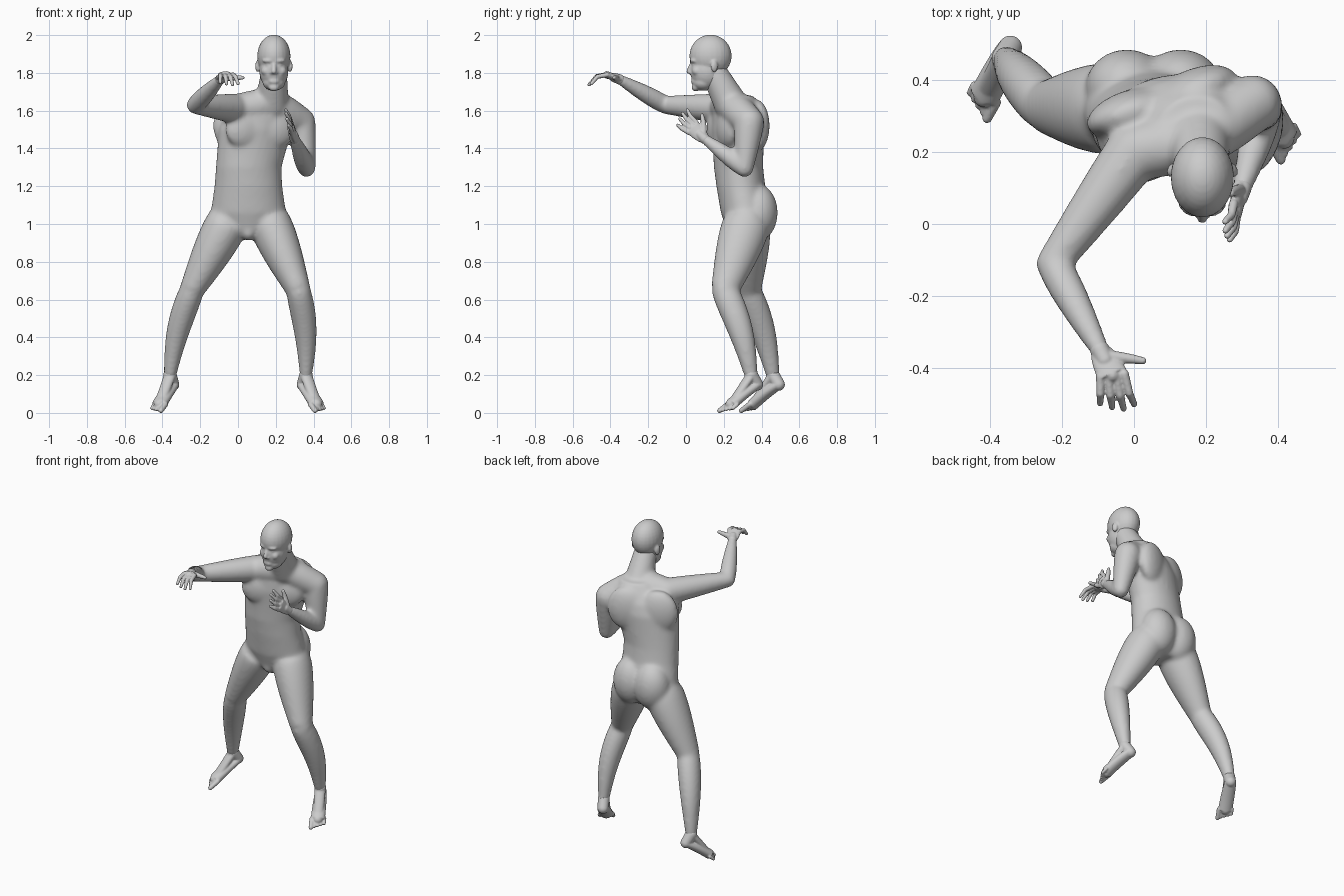
import bpy, bmesh, math
from mathutils import Vector, Matrix

cube = bpy.data.objects.get("Cube")
if cube:
    bpy.data.objects.remove(cube, do_unlink=True)

UP = Vector((0, 0, 1))
SIDEWAYS = Vector((1, 0, 0))

skin = bpy.data.materials.new("plain grey")
skin.use_nodes = True
grey = (0.6, 0.6, 0.6, 1)
skin.diffuse_color = grey
skin.node_tree.nodes["Principled BSDF"].inputs["Base Color"].default_value = grey


def loft(bm, sections, count=24):
    """Closed tube through elliptical sections, each given as centre, u, v."""
    angles = [math.tau * i / count for i in range(count)]
    rings = [[bm.verts.new(c + u * math.cos(a) + v * math.sin(a)) for a in angles]
             for c, u, v in sections]
    for low, high in zip(rings, rings[1:]):
        for i in range(count):
            bm.faces.new((low[i - 1], low[i], high[i], high[i - 1]))
    bm.faces.new(rings[0][::-1])
    bm.faces.new(rings[-1])


def blob(bm, center, radii, yaw=0):
    place = (Matrix.Translation(center) @ Matrix.Rotation(math.radians(yaw), 4, "Z")
             @ Matrix.Diagonal((*radii, 1)))
    bmesh.ops.create_uvsphere(bm, u_segments=24, v_segments=16, radius=1, matrix=place)


def limb(bm, start, end, r_start, r_end, swell=0, bow=Vector(), side=SIDEWAYS, flat=1):
    """Tapered, rounded tube that swells near its start and bows in the middle."""
    axis = (end - start).normalized()
    u = (side - axis * side.dot(axis)).normalized()
    v = axis.cross(u) * flat
    reach = (end - start).length
    sections = []
    for i in range(11):
        t = i / 10
        muscle = math.sin(math.pi * t ** .7)
        r = r_start + (r_end - r_start) * t + swell * muscle
        center = start + axis * reach * t + bow * math.sin(math.pi * t)
        sections.append((center, u * r, v * r))
    loft(bm, sections)
    for point, r in ((start, r_start), (end, r_end)):
        blob(bm, point, (r * min(flat, 1),) * 3)


def finish(bm, name, voxel, smooth):
    """Fuse the overlapping forms of a part and soften the joins."""
    bmesh.ops.recalc_face_normals(bm, faces=bm.faces)
    mesh = bpy.data.meshes.new(name)
    bm.to_mesh(mesh)
    bm.free()
    obj = bpy.data.objects.new(name, mesh)
    bpy.context.collection.objects.link(obj)
    mesh.materials.append(skin)
    fuse = obj.modifiers.new("fuse", "REMESH")
    fuse.mode = "VOXEL"
    fuse.voxel_size = voxel
    fuse.use_smooth_shade = True
    soften = obj.modifiers.new("soften", "SMOOTH")
    soften.iterations = smooth
    bpy.context.view_layer.objects.active = obj
    for modifier in ("fuse", "soften"):
        bpy.ops.object.modifier_apply(modifier=modifier)


# joints of the pose
LEFT = dict(side=1, hip=(.17, .32, 1), knee=(.32, .205, .65), ankle=(.36, .345, .2),
            shoulder=(.33, .335, 1.54), elbow=(.363, .31, 1.295), wrist=(.3, .1, 1.45))
RIGHT = dict(side=-1, hip=(-.06, .32, 1), knee=(-.245, .325, .65), ankle=(-.36, .46, .2),
             shoulder=(0, .2, 1.61), elbow=(-.225, -.11, 1.63), wrist=(-.095, -.35, 1.765))
for pose in (LEFT, RIGHT):
    for joint in ("hip", "knee", "ankle", "shoulder", "elbow", "wrist"):
        pose[joint] = Vector(pose[joint])


def spine(z):
    """Centre of the trunk: hips set back, chest leaning to the left."""
    return Vector((.055 + .6 * max(0, z - 1.25) ** 2, .3 - .025 * math.tanh(10 * z - 11.6), z))


def twist(z):
    return 20 * min(1, max(0, (z - 1.15) / .4))


def on_trunk(z, across, forward):
    """Point beside the spine, following its twist."""
    return spine(z) + Matrix.Rotation(math.radians(twist(z)), 3, "Z") @ Vector((across, -forward, 0))


# trunk: height, half width, half depth
body = bmesh.new()
trunk = []
for z, wide, deep in ((.92, .05, .07), (.97, .14, .11), (1.06, .2, .135), (1.2, .18, .13),
                      (1.3, .175, .13), (1.5, .2, .135), (1.57, .2, .125), (1.68, .1, .08)):
    turn = Matrix.Rotation(math.radians(twist(z)), 3, "Z")
    trunk.append((spine(z), turn @ Vector((wide, 0, 0)), turn @ Vector((0, deep, 0))))
loft(body, trunk, 32)
blob(body, (.055, .26, .96), (.04, .05, .05))
for s in (-1, 1):
    blob(body, on_trunk(1.06, s * .075, -.062), (.115, .105, .15))
    blob(body, on_trunk(1.5, s * .085, .085), (.11, .05, .1), 20)
    blob(body, on_trunk(1.52, s * .1, -.07), (.12, .06, .14), 20)

# neck and the muscles sloping to the shoulders
nape = Vector((.18, .235, 1.64))
limb(body, Vector((.19, .15, 1.8)), nape, .07, .09)
for pose in (LEFT, RIGHT):
    limb(body, nape, pose["shoulder"], .075, .08, .008)

# arms and legs share their proportions
for pose in (LEFT, RIGHT):
    outward = Vector((pose["side"], 0, 0))
    limb(body, pose["shoulder"], pose["elbow"], .08, .048, .003)
    limb(body, pose["elbow"], pose["wrist"], .047, .028, .008)
    limb(body, pose["hip"], pose["knee"], .112, .066, .011, flat=1.12)
    limb(body, pose["knee"], pose["ankle"], .064, .034, .012,
         (outward + Vector((0, 1, 0))) * .017, flat=1.1)
finish(body, "torso_and_limbs", 0.01, 18)

# head: skull, face and jaw, then the features
head = bmesh.new()
face = Vector((.19, 0, 1.8))


def feature(x, y, z, radii, yaw=0):
    blob(head, face + Vector((x, y, z)), radii, yaw)


feature(0, .13, .09, (.088, .112, .112))
feature(0, .112, .01, (.077, .09, .1))
feature(0, .092, -.05, (.06, .058, .045))
limb(head, face + Vector((0, .032, .05)), face + Vector((0, .015, .008)), .011, .014)
feature(0, .04, -.045, (.028, .014, .015))
feature(0, .052, -.078, (.028, .022, .02))
for s in (-1, 1):
    feature(s * .032, .038, .064, (.03, .016, .012), s * 20)
    feature(s * .03, .044, .042, (.016, .012, .01), s * 20)
    feature(s * .04, .058, .01, (.027, .026, .026))
    feature(s * .014, .026, 0, (.009, .011, .008))
    feature(s * .086, .15, .035, (.012, .02, .032), s * 20)
finish(head, "head", 0.006, 6)


def hand(name, wrist, knuckle, tip, thumb, across, bow):
    """Palm, four bent fingers and a thumb; across points to the thumb side."""
    bm = bmesh.new()
    knuckle, tip, thumb, bow = map(Vector, (knuckle, tip, thumb, bow))
    across = Vector(across).normalized()
    limb(bm, wrist, knuckle, .027, .043, .004, side=across, flat=.45)
    limb(bm, wrist, wrist.lerp(knuckle, .4), .027, .025)
    for i, length in enumerate((.82, .97, 1.05, .95)):
        base = knuckle + across * .022 * (i - 1.5)
        end = knuckle + (tip - knuckle) * length + across * .031 * (i - 1.5)
        bend = base.lerp(end, .5) + bow
        limb(bm, base, bend, .013, .011)
        limb(bm, bend, end, .011, .009)
    root = wrist.lerp(knuckle, .3) + across * .02
    limb(bm, root, thumb, .018, .01, bow=across * .005)
    finish(bm, name, 0.004, 2)


hand("right_hand", RIGHT["wrist"], (-.06, -.42, 1.79), (-.045, -.51, 1.74),
     (.025, -.38, 1.775), (1, .1, 0), (0, -.01, .014))
hand("left_hand", LEFT["wrist"], (.28, .035, 1.51), (.257, -.025, 1.57),
     (.27, .085, 1.575), (-.1, .6, .75), (.006, -.006, 0))


def foot(name, pose):
    """Raised heel, arch, ball and five toes, turned outwards."""
    bm = bmesh.new()
    turn = math.radians(28)
    ahead = Vector((pose["side"] * math.sin(turn), -math.cos(turn), 0))
    outer = Vector((pose["side"] * math.cos(turn), math.sin(turn), 0))
    ankle = pose["ankle"]
    heel = ankle - ahead * .035 - UP * .05
    ball = ankle + ahead * .12 - UP * .155
    limb(bm, heel, ball, .034, .043, .003, UP * .005, outer, .7)
    limb(bm, ankle, ball, .034, .03, side=outer, flat=.7)
    limb(bm, ankle, heel, .036, .033)
    for i in range(5):
        base = ball + outer * (.019 * i - .036) - ahead * .004 * i
        end = base + ahead * (.05 - .006 * i)
        end.z = .012 + .003 * i
        r = .0105 if i else .015
        limb(bm, base, end, r, r * .9)
    finish(bm, name, 0.005, 3)


foot("left_foot", LEFT)
foot("right_foot", RIGHT)
